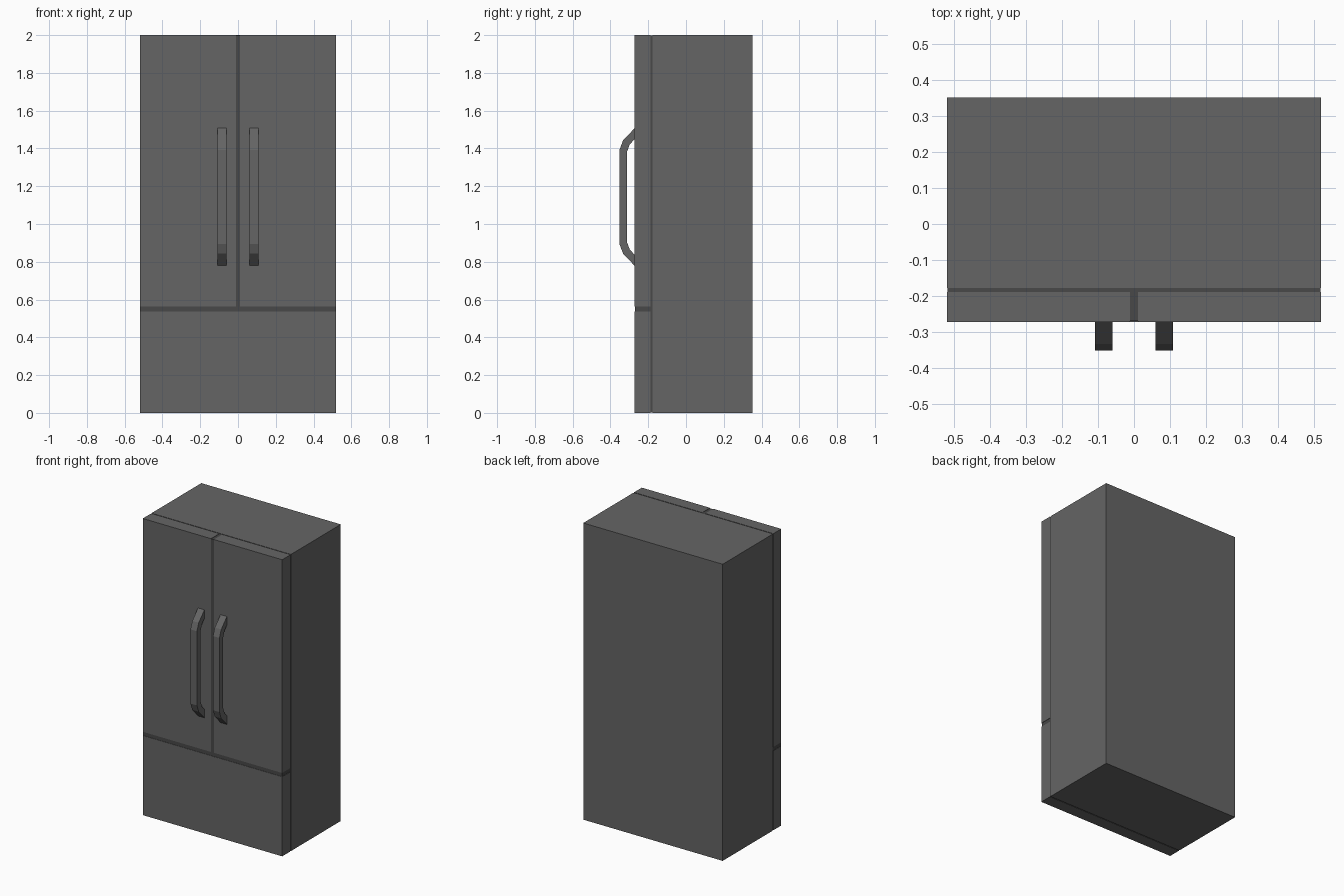
import bpy, bmesh

if "Cube" in bpy.data.objects:
    bpy.data.objects.remove(bpy.data.objects["Cube"])


def material(name, v):
    m = bpy.data.materials.new(name)
    m.diffuse_color = (v, v, v, 1)
    m.use_nodes = True
    m.node_tree.nodes["Principled BSDF"].inputs["Base Color"].default_value = m.diffuse_color
    return m


GREY = material("dark_grey", 0.13)
SEAL = material("seal_grey", 0.065)


def add_object(name, bm, mat):
    bmesh.ops.recalc_face_normals(bm, faces=bm.faces)
    me = bpy.data.meshes.new(name)
    bm.to_mesh(me)
    bm.free()
    me.materials.append(mat)
    ob = bpy.data.objects.new(name, me)
    bpy.context.collection.objects.link(ob)
    return ob


def box(name, x, y, z, mat=GREY):
    bm = bmesh.new()
    bmesh.ops.create_cube(bm, size=1)
    for v in bm.verts:
        v.co = [lo + (c + 0.5) * (hi - lo) for c, (lo, hi) in zip(v.co, (x, y, z))]
    return add_object(name, bm, mat)


W, FRONT, BACK, H = 0.52, -0.272, 0.352, 2.0
DOOR_BACK, BODY_FRONT = -0.189, -0.178
DRAWER_TOP, DOOR_BOTTOM = 0.536, 0.562
GAP, INSET = 0.011, 0.002

# cabinet and freezer drawer
box("cabinet", (-W, W), (BODY_FRONT, BACK), (0, H))
box("freezer_drawer", (-W, W), (FRONT, DOOR_BACK), (0, DRAWER_TOP))

# darker seals filling the gaps, set in very slightly
WS = W - INSET
box("back_seal", (-WS, WS), (DOOR_BACK, BODY_FRONT), (INSET, H - INSET), SEAL)
box("drawer_seal", (-WS, WS), (FRONT + INSET, DOOR_BACK), (DRAWER_TOP, DOOR_BOTTOM), SEAL)
box("centre_seal", (-GAP, GAP), (FRONT + INSET, DOOR_BACK), (DOOR_BOTTOM, H - INSET), SEAL)

# handle side profile: upper half (y, height from middle), mirrored below
MID = 1.143
outer = [(FRONT, 0.364), (-0.333, 0.300), (-0.352, 0.250)]
inner = [(-0.312, 0.240), (-0.298, 0.278), (FRONT, 0.306)]
profile = (outer + [(y, -z) for y, z in reversed(outer)]
           + [(y, -z) for y, z in reversed(inner)] + inner)
# order: outer top to bottom, then inner bottom to top
profile = (outer + [(y, -z) for y, z in reversed(outer)]
           + [(y, -z) for y, z in reversed(inner)]
           + inner)


def handle(name, x0, x1):
    # strips of quads joining the outer and inner lines
    out = outer + [(y, -z) for y, z in reversed(outer)]
    inn = inner[::-1] + [(y, -z) for y, z in inner]
    bm = bmesh.new()
    rings = [[bm.verts.new((x, y, MID + z)) for x, (y, z) in
              ((x0, o), (x1, o), (x1, i), (x0, i))] for o, i in zip(out, inn)]
    for a, b in zip(rings, rings[1:]):
        for k in range(4):
            n = (k + 1) % 4
            bm.faces.new((a[k], a[n], b[n], b[k]))
    bm.faces.new(rings[0])
    bm.faces.new(rings[-1])
    return add_object(name, bm, GREY)


# pair of doors with their handles
for side, s in (("left", -1), ("right", 1)):
    box(side + "_door", sorted((s * GAP, s * W)), (FRONT, DOOR_BACK), (DOOR_BOTTOM, H))
    handle(side + "_handle", *sorted((s * 0.06, s * 0.108)))
